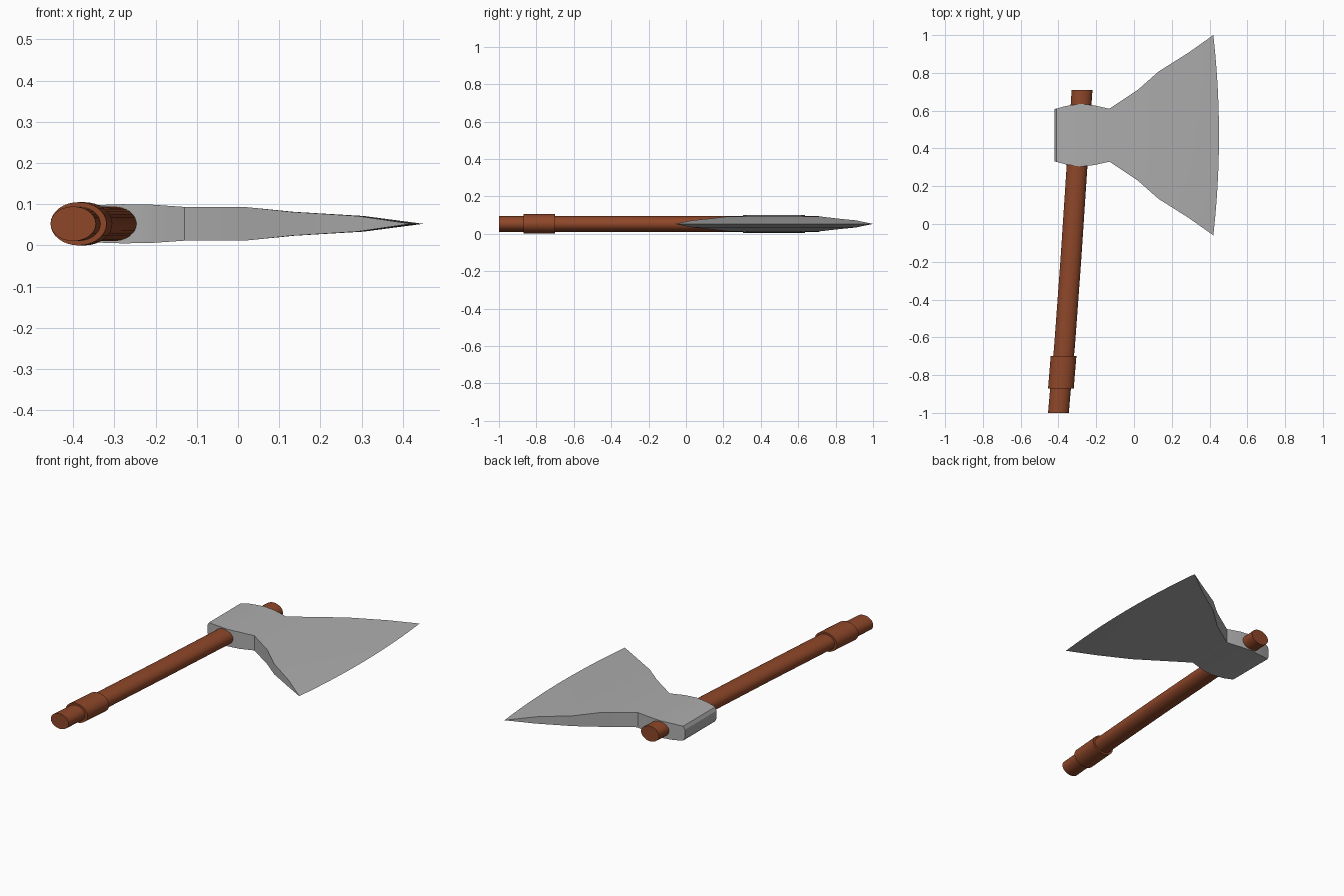
import bpy, bmesh, math

if "Cube" in bpy.data.objects:
    bpy.data.objects.remove(bpy.data.objects["Cube"])

ZC = 0.0525  # mid-plane of the axe


def material(name, rgb):
    m = bpy.data.materials.new(name)
    m.diffuse_color = (*rgb, 1)
    m.use_nodes = True
    m.node_tree.nodes["Principled BSDF"].inputs["Base Color"].default_value = m.diffuse_color
    return m


wood = material("brown wood", (0.27, 0.062, 0.022))
steel = material("grey steel", (0.42, 0.42, 0.42))


def finish(bm, name, mat, angle):
    bmesh.ops.remove_doubles(bm, verts=bm.verts, dist=1e-5)
    bmesh.ops.recalc_face_normals(bm, faces=bm.faces)
    me = bpy.data.meshes.new(name)
    bm.to_mesh(me)
    bm.free()
    me.materials.append(mat)
    ob = bpy.data.objects.new(name, me)
    bpy.context.collection.objects.link(ob)
    bpy.ops.object.select_all(action='DESELECT')
    ob.select_set(True)
    bpy.context.view_layer.objects.active = ob
    bpy.ops.object.shade_smooth_by_angle(angle=math.radians(angle))
    return ob


def rod(name, path, rx, rz, sides=32):
    """Oval rod whose rings lie square to y, following (x, y) points."""
    bm = bmesh.new()
    rings = [[bm.verts.new((x + rx * math.cos(2 * math.pi * i / sides), y,
                            ZC + rz * math.sin(2 * math.pi * i / sides)))
              for i in range(sides)] for x, y in path]
    for a, b in zip(rings, rings[1:]):
        for i in range(sides):
            j = (i + 1) % sides
            bm.faces.new((a[i], a[j], b[j], b[i]))
    bm.faces.new(rings[0])
    bm.faces.new(rings[-1])
    return finish(bm, name, wood, 30)


# Gently curved handle and its grip collar
rod("handle", [(-0.4, -1), (-0.383, -0.8), (-0.368, -0.65), (-0.335, -0.2),
               (-0.302, 0.3), (-0.275, 0.71)], 0.055, 0.042)
rod("grip_collar", [(-0.387, -0.87), (-0.373, -0.70)], 0.068, 0.0525)

# Axe head: stations of (x, half height in y, half thickness, forward bow)
STATIONS = [(-0.42, 0.139, 0.022, 0), (-0.41, 0.141, 0.040, 0),
            (-0.36, 0.155, 0.045, 0), (-0.28, 0.166, 0.0475, 0),
            (-0.21, 0.158, 0.0465, 0), (-0.13, 0.140, 0.041, 0),
            (0.02, 0.240, 0.0405, 0), (0.13, 0.337, 0.029, 0.006),
            (0.29, 0.438, 0.019, 0.015), (0.42, 0.530, 0.0, 0.03)]
COLS, YC = 12, 0.47
bm = bmesh.new()
sheets = []
for side in (1, -1):
    sheet = []
    for x, hy, hz, bow in STATIONS:
        vs = [-1 + 2 * k / COLS for k in range(COLS + 1)]
        sheet.append([bm.verts.new((x + bow * (1 - v * v), YC + v * hy, ZC + side * hz))
                      for v in vs])
    for a, b in zip(sheet, sheet[1:]):
        for k in range(COLS):
            bm.faces.new((a[k], a[k + 1], b[k + 1], b[k]))
    sheets.append(sheet)
top, bot = sheets
# side walls, then the poll at the back
for k in (0, COLS):
    for i in range(len(STATIONS) - 2):
        bm.faces.new((top[i][k], top[i + 1][k], bot[i + 1][k], bot[i][k]))
    bm.faces.new((top[-2][k], top[-1][k], bot[-2][k]))
for k in range(COLS):
    bm.faces.new((top[0][k], top[0][k + 1], bot[0][k + 1], bot[0][k]))
finish(bm, "axe_head", steel, 25)
